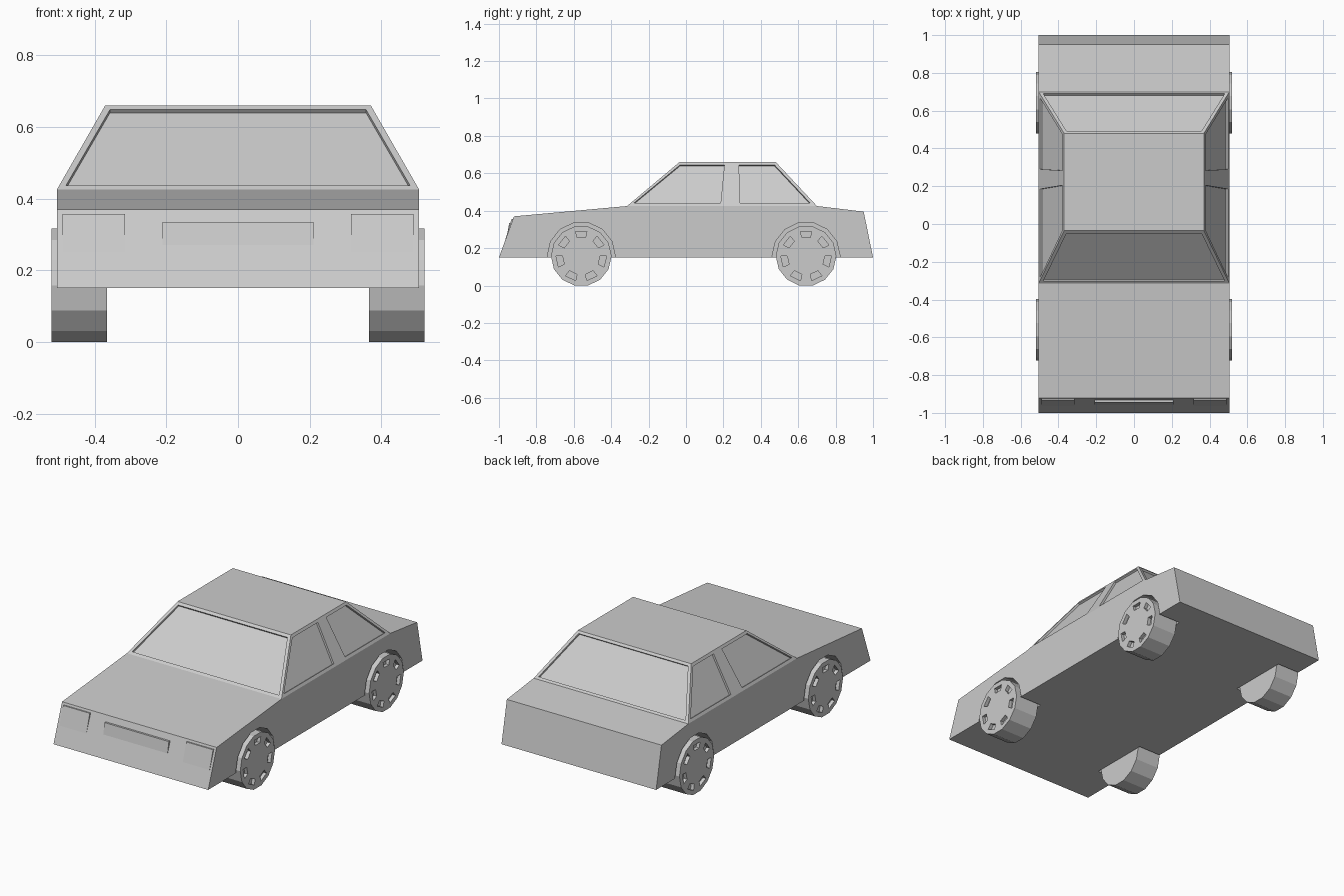
import bpy, bmesh, math
from mathutils import Vector, Matrix

if "Cube" in bpy.data.objects:
    bpy.data.objects.remove(bpy.data.objects["Cube"])

SEG = 14
WHEELS = {"front": -0.56, "rear": 0.642}


def finish(bm, name):
    bmesh.ops.recalc_face_normals(bm, faces=bm.faces)
    mesh = bpy.data.meshes.new(name)
    bm.to_mesh(mesh)
    bm.free()
    ob = bpy.data.objects.new(name, mesh)
    bpy.context.collection.objects.link(ob)
    return ob


def prism(bm, pts, offset_a, offset_b):
    """Closed solid between two shifted copies of a polygon."""
    a = [bm.verts.new(Vector(p) + offset_a) for p in pts]
    b = [bm.verts.new(Vector(p) + offset_b) for p in pts]
    top = bm.faces.new(b)
    bm.faces.new(a[::-1])
    for i in range(len(a)):
        j = (i + 1) % len(a)
        bm.faces.new((a[i], a[j], b[j], b[i]))
    return top


def disc(bm, apothem, x0, x1, y, z):
    """Flat-bottomed 14-sided cylinder along x."""
    r = apothem / math.cos(math.pi / SEG)
    m = Matrix.Translation(((x0 + x1) / 2, y, z)) @ Matrix.Rotation(math.pi / 2, 4, 'Y')
    bmesh.ops.create_cone(bm, cap_ends=True, segments=SEG, radius1=r, radius2=r,
                          depth=x1 - x0, matrix=m)


# Body: side profile across the width, cabin pulled up from the middle deck
profile = [(-1, 0.15), (-0.92, 0.37), (-0.315, 0.425), (0.70, 0.425), (0.95, 0.395), (1, 0.15)]
bm = bmesh.new()
prism(bm, [(0, y, z) for y, z in profile], Vector((-0.505, 0, 0)), Vector((0.505, 0, 0)))
deck = next(f for f in bm.faces if all(abs(v.co.z - 0.425) < 1e-4 for v in f.verts))
roof = bmesh.ops.extrude_discrete_faces(bm, faces=[deck])["faces"][0]
for v in roof.verts:
    v.co = (math.copysign(0.37, v.co.x), -0.035 if v.co.y < 0 else 0.48, 0.66)
body = finish(bm, "car_body")

# Cutters: window recesses and wheel arches
side_x = lambda z: 0.505 - (z - 0.425) * 0.135 / 0.235
front_y = lambda z: -0.315 + (z - 0.425) * 0.28 / 0.235
rear_y = lambda z: 0.70 - (z - 0.425) * 0.22 / 0.235
bm = bmesh.new()


def recess(pts, depth=0.012):
    p = [Vector(q) for q in pts]
    n = (p[1] - p[0]).cross(p[2] - p[0]).normalized() * depth
    prism(bm, p, -n, n)


for fy in (front_y, rear_y):
    recess([(x, fy(z), z) for x, z in
            [(-0.48, 0.436), (0.48, 0.436), (0.357, 0.648), (-0.357, 0.648)]])
side_windows = [
    [(-0.28, 0.44), (0.185, 0.44), (0.205, 0.645), (-0.032, 0.645)],
    [(0.29, 0.44), (0.665, 0.44), (0.473, 0.645), (0.283, 0.645)],
]
for s in (-1, 1):
    for win in side_windows:
        recess([(s * side_x(z), y, z) for y, z in win])
    for y in WHEELS.values():
        disc(bm, 0.177, *sorted((s * 0.36, s * 0.6)), y, 0.158)
cutter = finish(bm, "recess_cutter")
cutter.hide_render = True

mod = body.modifiers.new("recesses", 'BOOLEAN')
mod.operation = 'DIFFERENCE'
mod.solver = 'EXACT'
mod.object = cutter
bpy.context.view_layer.objects.active = body
bpy.ops.object.modifier_apply(modifier=mod.name)
bpy.data.objects.remove(cutter)

# Wheels: rim ring with alternating pockets around a hub
for name, y in WHEELS.items():
    bm = bmesh.new()
    disc(bm, 0.158, 0.365, 0.52, y, 0.158)
    bm.normal_update()
    cap = max(bm.faces, key=lambda f: f.calc_center_median().x)
    bmesh.ops.inset_region(bm, faces=[cap], thickness=0.027)
    ring = bmesh.ops.inset_region(bm, faces=[cap], thickness=0.034)["faces"]

    def angle(f):
        c = f.calc_center_median()
        return math.atan2(c.z - 0.158, c.y - y)

    pockets = sorted(ring, key=angle)[::2]
    for f in bmesh.ops.extrude_discrete_faces(bm, faces=pockets)["faces"]:
        bmesh.ops.translate(bm, verts=f.verts, vec=(-0.02, 0, 0))
    wheel = finish(bm, name + "_wheels")
    wheel.modifiers.new("mirror", 'MIRROR')

# Front lamps and grille: thin wedges that fade into the sloping nose
nose_y = lambda z: -1 + (z - 0.15) * 0.08 / 0.22


def wedge(name, x0, x1, z0, z1, lip, mirrored=False):
    bm = bmesh.new()
    side = [(nose_y(z0) + 0.01, z0), (nose_y(z0) - 0.001, z0),
            (nose_y(z1) - lip, z1), (nose_y(z1) + 0.01, z1)]
    prism(bm, [(0, y, z) for y, z in side], Vector((x0, 0, 0)), Vector((x1, 0, 0)))
    ob = finish(bm, name)
    if mirrored:
        ob.modifiers.new("mirror", 'MIRROR')


wedge("headlights", 0.315, 0.49, 0.25, 0.357, 0.008, True)
wedge("grille", -0.21, 0.21, 0.27, 0.335, 0.012)
